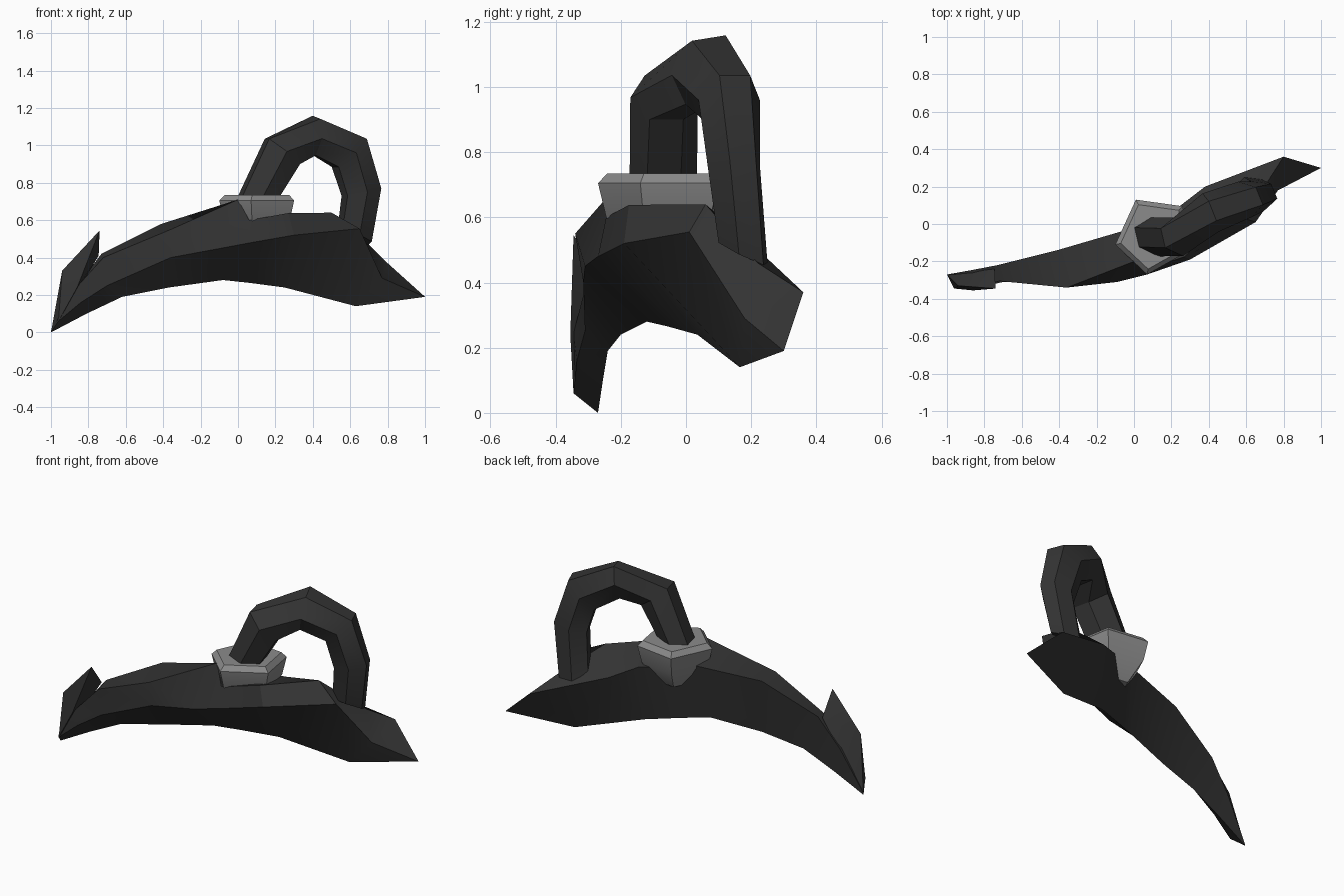
import bpy, bmesh, math
from mathutils import Vector

if "Cube" in bpy.data.objects:
    bpy.data.objects.remove(bpy.data.objects["Cube"])


def material(name, v):
    m = bpy.data.materials.new(name)
    m.diffuse_color = (v, v, v, 1)
    m.use_nodes = True
    m.node_tree.nodes["Principled BSDF"].inputs["Base Color"].default_value = m.diffuse_color
    return m


DARK = material("dark iron", 0.034)
GREY = material("light steel", 0.26)


def finish(name, bm, mat):
    bmesh.ops.recalc_face_normals(bm, faces=bm.faces[:])
    me = bpy.data.meshes.new(name)
    bm.to_mesh(me)
    bm.free()
    ob = bpy.data.objects.new(name, me)
    bpy.context.collection.objects.link(ob)
    me.materials.append(mat)
    bpy.ops.object.select_all(action='DESELECT')
    bpy.context.view_layer.objects.active = ob
    ob.select_set(True)
    bpy.ops.object.shade_smooth_by_angle(angle=math.radians(30))
    return ob


def loft(name, rings, mat):
    """Skin a list of equal-length rings and cap both ends."""
    bm = bmesh.new()
    vs = [[bm.verts.new(p) for p in r] for r in rings]
    n = len(rings[0])
    for a, b in zip(vs, vs[1:]):
        for i in range(n):
            j = (i + 1) % n
            bm.faces.new((a[i], a[j], b[j], b[i]))
    bm.faces.new(vs[0])
    bm.faces.new(vs[-1])
    return finish(name, bm, mat)


# curved blade body: back ridge, front top edge, front middle edge, bottom edge
body = [
    [(-1, -.27, .01), (-.965, -.34, .07), (-.96, -.345, .06), (-1, -.27, 0)],
    [(-.86, -.245, .25), (-.86, -.345, .245), (-.84, -.335, .16), (-.81, -.255, .10)],
    [(-.73, -.22, .42), (-.72, -.305, .40), (-.70, -.31, .25), (-.62, -.24, .19)],
    [(-.41, -.14, .58), (-.36, -.34, .55), (-.36, -.315, .40), (-.37, -.20, .24)],
    [(0, -.02, .62), (0, -.20, .71), (-.09, -.31, .45), (-.08, -.12, .28)],
    [(.10, .03, .60), (.06, -.245, .60), (.07, -.27, .48), (.06, -.055, .265)],
    [(.25, .10, .58), (.27, -.175, .638), (.30, -.19, .52), (.25, .035, .24)],
    [(.38, .20, .52), (.50, .06, .64), (.65, .01, .555), (.63, .165, .14)],
    [(.80, .36, .37), (.71, .22, .46), (.77, .18, .29), (1, .30, .19)],
]
loft("blade_body", body, DARK)

# upturned barb at the narrow end
bm = bmesh.new()
for p in [(-.74, -.345, .545), (-.94, -.33, .33), (-1, -.27, 0), (-.96, -.345, .06),
          (-.86, -.355, .24), (-.745, -.24, .41)]:
    bm.verts.new(p)
bmesh.ops.convex_hull(bm, input=bm.verts[:])
finish("barb", bm, DARK)

# handle loop: outer point, inner point, half width and sideways tilt at each station
stations = [
    ((-.02, -.07, .66), (.17, -.07, .66), .11, 0),
    ((.155, -.075, 1.035), (.32, -.06, .90), .11, 0),
    ((.42, .07, 1.15), (.395, .05, .955), .11, .15),
    ((.67, .15, 1.035), (.52, .115, .885), .10, 0),
    ((.75, .175, .77), (.57, .12, .73), .085, 0),
    ((.70, .20, .47), (.54, .15, .51), .08, -.4),
]
rings = []
for k, (o, i, w, tilt) in enumerate(stations):
    o, i = Vector(o), Vector(i)
    side = Vector((-.22 if k < 2 else -.38, .94, tilt))
    mid, half = (o + i) / 2, (o - i) / 2
    rings.append([mid + half * math.cos(a) / math.cos(math.pi / 6) + side * w * math.sin(a)
                  for a in (math.radians(30 + 60 * n) for n in range(6))])
loft("handle_loop", rings, DARK)

# five-sided collar around the handle foot, tapering down into the body
rim = [(-.10, -.11), (.01, .13), (.26, .095), (.30, -.14), (.07, -.27)]
cx, cy = .11, -.06
loft("collar", [[(cx + (x - cx) * s, cy + (y - cy) * s, z) for x, y in rim]
                for s, z in ((.45, .48), (.88, .60), (1, .705), (.86, .735))], GREY)
